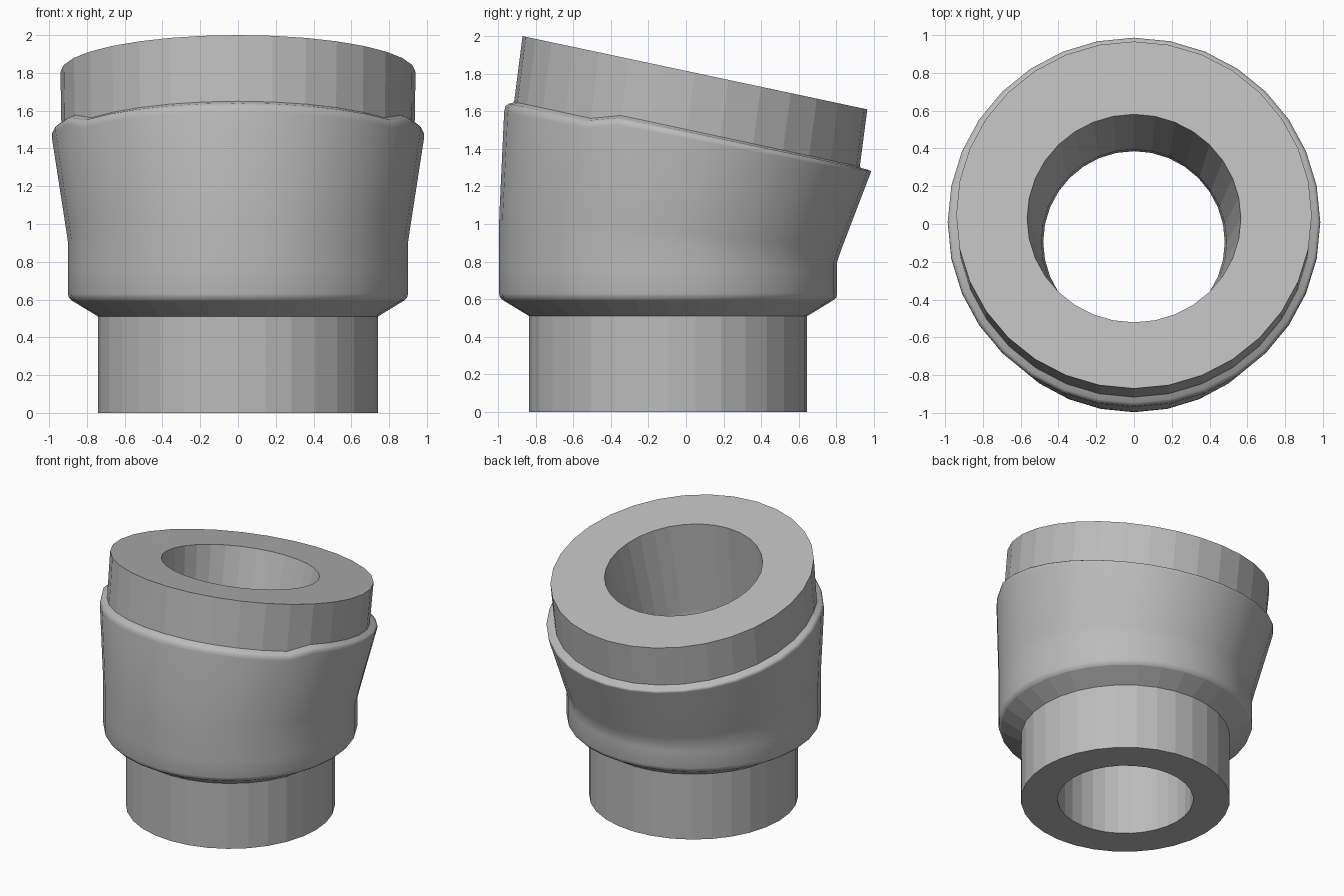
import bpy
import math

SIDES = 32

if "Cube" in bpy.data.objects:
    bpy.data.objects.remove(bpy.data.objects["Cube"], do_unlink=True)

grey = bpy.data.materials.new("plain grey")
grey.use_nodes = True
grey.diffuse_color = (0.5, 0.5, 0.5, 1)
grey.node_tree.nodes["Principled BSDF"].inputs["Base Color"].default_value = (0.5, 0.5, 0.5, 1)


def flat(radius, z):
    """Level ring on the axis of the lower pipe."""
    y = -0.095
    return (y - radius, z, y + radius, z, radius, 0)


def loft(name, rings, smooth):
    """Skin rings given as front y, z, back y, z, half width, front dip."""
    verts, faces = [], []
    for y0, z0, y1, z1, rx, dip in rings:
        for i in range(SIDES):
            a = math.tau * i / SIDES
            t = (1 + math.sin(a)) / 2
            # the front part of the shoulder drops slightly below its plane
            drop = dip * min(1, max(0, (0.31 - t) / 0.07))
            verts.append((rx * math.cos(a), y0 + (y1 - y0) * t,
                          z0 + (z1 - z0) * t - drop))
    for r in range(len(rings) - 1):
        for i in range(SIDES):
            j = (i + 1) % SIDES
            a, b = r * SIDES, (r + 1) * SIDES
            faces.append((a + i, a + j, b + j, b + i))
    mesh = bpy.data.meshes.new(name)
    mesh.from_pydata(verts, [], faces)
    mesh.materials.append(grey)
    for p in mesh.polygons:
        p.use_smooth = smooth
    obj = bpy.data.objects.new(name, mesh)
    bpy.context.collection.objects.link(obj)
    return obj


# Shared joints between parts
bore_bottom = flat(0.48, 0)
pipe_top = flat(0.74, 0.51)
collar_base = (-0.915, 1.70, 0.925, 1.305, 0.935, 0.05)
bore_top = (-0.52, 1.925, 0.58, 1.692, 0.565, 0)

# Lower pipe with its flat end
loft("lower_pipe", [bore_bottom, flat(0.74, 0), pipe_top], False)

# Body: chamfer, straight part, tilted flare and rounded shoulder
loft("body_chamfer", [pipe_top, flat(0.88, 0.595)], False)
loft("body", [
    flat(0.88, 0.595),
    flat(0.895, 0.61),
    flat(0.9, 0.63),
    flat(0.9, 0.76),
    (-0.995, 1.0, 0.805, 0.8, 0.9, 0),
    (-0.992, 1.08, 0.825, 0.86, 0.91, 0),
    (-0.968, 1.645, 0.98, 1.265, 0.985, 0.05),
    (-0.962, 1.675, 0.985, 1.28, 0.985, 0.05),
    (-0.945, 1.69, 0.965, 1.29, 0.968, 0.05),
    (-0.922, 1.695, 0.935, 1.297, 0.942, 0.05),
    collar_base,
], True)

# Tilted collar with its flat end
loft("upper_collar", [
    collar_base,
    (-0.87, 2.0, 0.965, 1.61, 0.94, 0),
    bore_top,
], False)

# Bent bore through the whole fitting
loft("bore", [
    bore_top,
    (-0.585, 1.22, 0.395, 1.10, 0.49, 0),
    flat(0.48, 0.9),
    bore_bottom,
], False)
